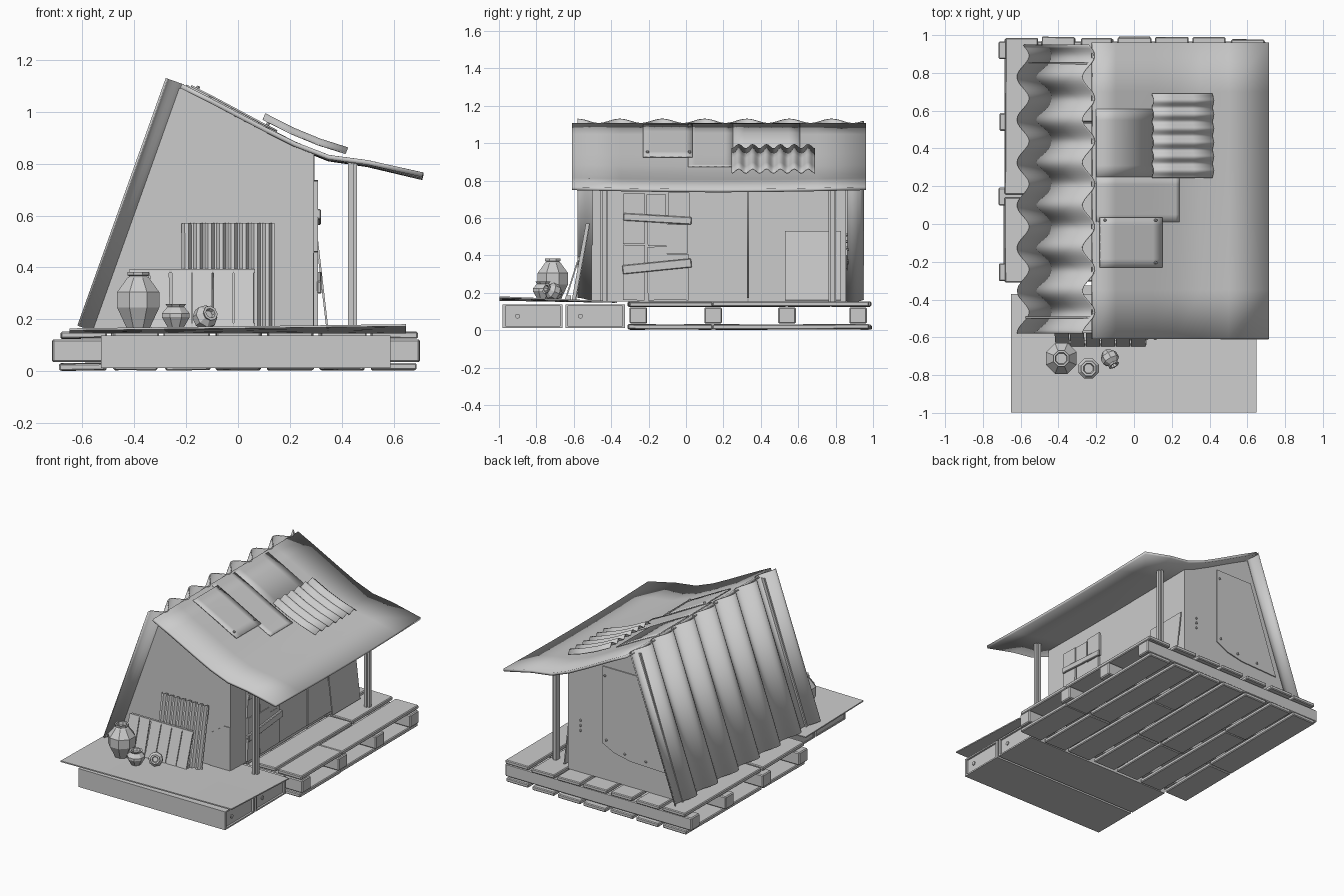
import bpy, math, random
from mathutils import Vector, Euler

if "Cube" in bpy.data.objects:
    bpy.data.objects.remove(bpy.data.objects["Cube"])
random.seed(4)


def mesh(name, verts, faces, thick=0, smooth=False):
    me = bpy.data.meshes.new(name)
    me.from_pydata(verts, [], faces)
    ob = bpy.data.objects.new(name, me)
    bpy.context.collection.objects.link(ob)
    if thick:
        m = ob.modifiers.new("thickness", 'SOLIDIFY')
        m.thickness, m.offset = thick, 0
    if smooth:
        for p in me.polygons:
            p.use_smooth = True
        me.set_sharp_from_angle(angle=math.radians(35))
    return ob


def box(name, lo, hi, rot=(0, 0, 0), bevel=0):
    lo, hi = Vector(lo), Vector(hi)
    h = (hi - lo) / 2
    v = [(x * h.x, y * h.y, z * h.z) for x in (-1, 1) for y in (-1, 1) for z in (-1, 1)]
    f = [(0, 1, 3, 2), (4, 6, 7, 5), (0, 4, 5, 1), (2, 3, 7, 6), (0, 2, 6, 4), (1, 5, 7, 3)]
    ob = mesh(name, v, f)
    ob.location, ob.rotation_euler = (lo + hi) / 2, rot
    if bevel:
        m = ob.modifiers.new("bevel", 'BEVEL')
        m.width, m.segments = bevel, 1
    return ob


def grid(name, fn, nu, nv, thick, smooth=False):
    """Sheet from a function of u, v in 0..1."""
    v = [fn(i / nu, j / nv) for i in range(nu + 1) for j in range(nv + 1)]
    w = nv + 1
    f = [(i * w + j, (i + 1) * w + j, (i + 1) * w + j + 1, i * w + j + 1)
         for i in range(nu) for j in range(nv)]
    return mesh(name, v, f, thick, smooth)


def plate(name, pts, y, thick=0.012):
    """Flat polygon in the x-z plane."""
    return mesh(name, [(x, y, z) for x, z in pts], [tuple(range(len(pts)))], thick)


def lathe(name, prof, loc, rot=(0, 0, 0), n=8):
    v = [(r * math.cos(2 * math.pi * (k + .5) / n), r * math.sin(2 * math.pi * (k + .5) / n), z)
         for r, z in prof for k in range(n)]
    f = [(a * n + k, a * n + (k + 1) % n, (a + 1) * n + (k + 1) % n, (a + 1) * n + k)
         for a in range(len(prof) - 1) for k in range(n)]
    f += [tuple(range(n))[::-1], tuple(range((len(prof) - 1) * n, len(prof) * n))]
    ob = mesh(name, v, f)
    ob.location, ob.rotation_euler = loc, rot
    return ob


def screw(loc, rot=(0, 0, 0)):
    lathe("screw", [(.008, -.006), (.008, .005), (.005, .008)], loc, rot, 6)


def lerp(a, b, t):
    return a + (b - a) * t


# Pallet: cross beams along x, jittered plank lanes along y above and below
for k, y in enumerate((-.255, .145, .54, .92)):
    j = random.uniform(-.01, .01)
    box("pallet_beam", (-.71 + j, y - .047, .035), (.705 + j, y + .047, .122), bevel=.006)
for layer, z in (("bottom", .004), ("top", .126)):
    for k in range(7):
        x = -.685 + k * .2
        cut = random.choice((.145, .54))
        for y0, y1 in ((-.305, cut - .004), (cut + .004, .985)):
            r = random.uniform
            box("pallet_plank_" + layer, (x + r(-.005, .008), y0 + r(-.008, .008), z),
                (x + .175 + r(-.008, .005), y1 + (r(-.01, .008) if y1 > .9 else 0), z + .026),
                (r(-.006, .006), r(-.015, .015), r(-.006, .006)), bevel=.005)

# Two long crates with recessed ends under the front deck
for y0, y1 in ((-.98, -.66), (-.645, -.325)):
    box("crate", (-.525, y0, .012), (.575, y1, .138))
    for s in (-1, 1):
        xa, xb = sorted((.03 + s * .54, .03 + s * .558))
        for z in (.012, .128):
            box("crate_end_rail", (xa, y0, z), (xb, y1, z + .01))
        for y in (y0, y1 - .014):
            box("crate_end_stile", (xa, y, .012), (xb, y + .014, .138))
        lathe("crate_knob", [(.013, 0), (.013, .006)], (.03 + s * .55, y0 + .08, .075),
              (0, s * math.pi / 2, 0), 10)

# Front deck sheet, lifted toward its front right corner
grid("front_deck", lambda u, v: (lerp(-.65, .648, u), lerp(-.998, -.37, v),
     .15 + (1 - v) * (.011 + .016 * u)), 4, 4, .008)

# Walls
roof_pts = [(-.22, 1.1), (-.1, 1.04), (.1, .935), (.22, .875), (.35, .825), (.5, .805), (.715, .757)]


def roof_z(x):
    for (a, za), (b, zb) in zip(roof_pts, roof_pts[1:]):
        if x <= b:
            return lerp(za, zb, (x - a) / (b - a))
    return roof_pts[-1][1]


wall = [(-.575, .152), (.29, .152), (.29, .842), (.22, .87), (.1, .93), (-.1, 1.035), (-.22, 1.09), (-.25, 1.09)]
plate("front_wall", wall, -.495)
plate("back_wall", wall, .85)
box("side_wall_near", (.282, -.5, .152), (.294, .33, .84))
box("side_wall_far", (.284, .335, .152), (.296, .856, .84))
plate("front_wall_patch", [(.14, .155), (.292, .155), (.292, .455), (.25, .455), (.14, .38)], -.503, .006)
plate("back_wall_patch", [(.03, .93), (.03, .4), (-.06, .355), (-.18, .33), (-.46, .32), (-.25, .93)], .859, .008)
for x, z in ((.01, .87), (.0, .43), (-.14, .37), (-.3, .36)):
    screw((x, .864, z), (-math.pi / 2, 0, 0))
for z in (.44, .475, .51):
    screw((.2, .858, z), (-math.pi / 2, 0, 0))

# Boarded door of uneven planks with two nailed braces
for y0, y1, cuts in ((-.33, -.215, (.16, .46, .735)), (-.21, -.105, (.16, .45, .60, .73)),
                     (-.1, .015, (.16, .41, .57, .74))):
    for a, b in zip(cuts, cuts[1:]):
        d = random.uniform(-.006, .006)
        box("door_plank", (.294, y0 + d, a), (.304 + abs(d), y1 + d, b - .004), (d * 2, 0, 0))
box("door_brace_upper", (.304, -.335, .575), (.32, .03, .615), (-.06, 0, 0), .004)
box("door_brace_lower", (.304, -.34, .317), (.322, .03, .365), (.1, 0, 0), .004)
grid("leaning_side_panel", lambda u, v: (lerp(.345, .302, v), lerp(.53, .83, u), lerp(.16, .53, v)), 1, 1, .008)

# Porch posts: paired poles
for y in (-.437, .782):
    box("porch_post", (.425, y - .02, .152), (.445, y + .02, .81))
    box("porch_post_batten", (.445, y - .011, .152), (.46, y + .011, .807))


# Sagging roof sheet and its patches
def roof_sheet(name, x0, x1, y0, y1, lift, thick):
    xs = [x0] + [p[0] for p in roof_pts if x0 < p[0] < x1] + [x1]
    n = len(xs) - 1

    def fn(u, v):
        x, y = xs[round(u * n)], lerp(y0, y1, v)
        sag = .013 * max(0, math.cos((y - .17) * 2)) * max(0, x + .2)
        return (x, y, roof_z(x) + lift - sag)
    return grid(name, fn, n, 6, thick, True)


roof_sheet("roof_sheet", -.22, .713, -.61, .962, 0, .018)
roof_sheet("roof_patch_large", -.2, .24, .01, .25, .012, .007)
roof_sheet("roof_patch_upper", -.2, .1, .25, .61, .012, .007)
roof_sheet("roof_patch_lower", -.18, .15, -.23, .035, .02, .007)
for x, y in ((-.155, .02), (.115, .02), (.115, -.205)):
    screw((x, y, roof_z(x) + .025), (0, .48, 0))


# Small corrugated roof patch: ridges run down the slope
def ripple(u, v):
    w = .011 * math.cos(v * 12 * math.pi)
    bend = -.012 * math.sin(u * math.pi)
    return (lerp(.1, .42, u) - w * .4, lerp(.245, .69, v), lerp(.982, .85, u) + bend - w)


grid("corrugated_roof_patch", ripple, 3, 60, .004, True)


# Large corrugated slope on the left side
def slope(u, v):
    w = .034 * math.cos(v * 13.5 * math.pi)
    return (lerp(-.584, -.243, u) - .943 * w, lerp(-.58, .948, v), lerp(.163, 1.118, u) + .332 * w)


grid("corrugated_slope", slope, 1, 96, .008, True)


# Sheets leaning on the front wall
def ribbed(u, v):
    k = round(u * 32) % 4
    d = .018 if k in (1, 2) else 0
    return (lerp(-.215, .14, u), lerp(-.59, -.515, v) - d, lerp(.16, .57, v))


grid("leaning_ribbed_sheet", ribbed, 32, 1, .006)
for k in range(6):
    x = -.415 + k * .08
    grid("leaning_slat", lambda u, v: (x + .075 * u - .006 * v * (k < 2), lerp(-.645, -.572, v),
         lerp(.16, .39, v)), 1, 1, .008)
box("slat_top_rail", (-.41, -.577, .378), (.065, -.562, .394))
box("slat_bottom_rail", (-.41, -.64, .165), (.065, -.615, .185))

# Pots
lathe("tall_jar", [(.045, 0), (.088, .085), (.088, .145), (.045, .2), (.036, .206), (.045, .21), (.045, .222), (.034, .222), (.03, .2)],
      (-.385, -.712, .16))
lathe("small_jar", [(.03, 0), (.058, .045), (.058, .06), (.035, .085), (.043, .096), (.03, .096), (.025, .08)],
      (-.24, -.765, .163))
lathe("tipped_jar", [(.024, -.046), (.046, -.018), (.046, .014), (.026, .034), (.031, .046), (.02, .046), (.016, .03)],
      (-.127, -.712, .207), (math.radians(65), .5, .3))
